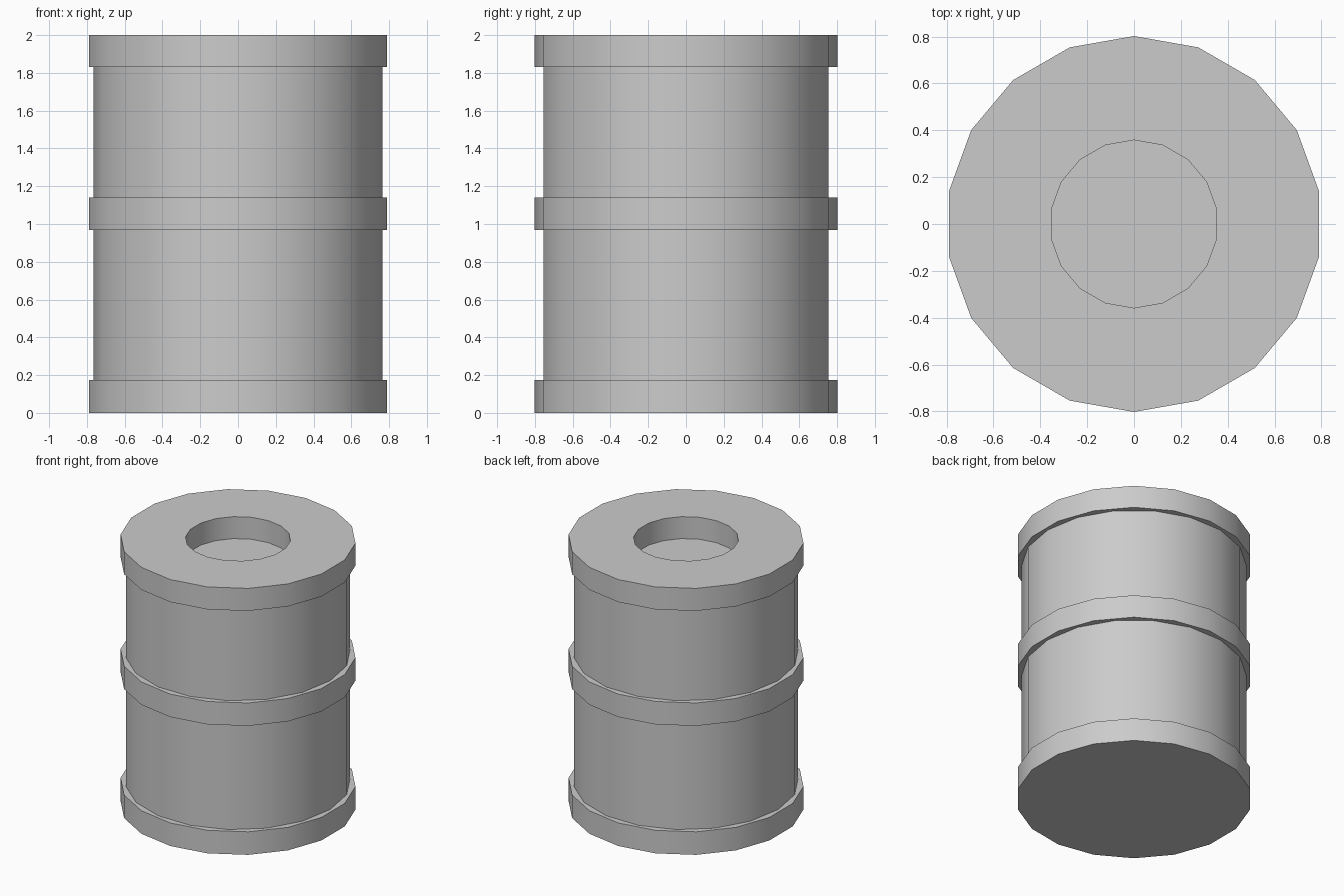
import bpy, bmesh
from math import sin, cos, pi, radians

if "Cube" in bpy.data.objects:
    bpy.data.objects.remove(bpy.data.objects["Cube"])

SIDES = 18


def lathe(name, profile, phase, closed=False):
    """Revolve (radius, z) points around z; open profiles get flat end caps."""
    bm = bmesh.new()
    loops = [[bm.verts.new((r * cos(phase + 2 * pi * i / SIDES),
                            r * sin(phase + 2 * pi * i / SIDES), z))
              for i in range(SIDES)] for r, z in profile]
    pairs = list(zip(loops, loops[1:]))
    if closed:
        pairs.append((loops[-1], loops[0]))
    else:
        bm.faces.new(loops[0])
        bm.faces.new(loops[-1])
    for a, b in pairs:
        for i in range(SIDES):
            j = (i + 1) % SIDES
            bm.faces.new((a[i], a[j], b[j], b[i]))
    bmesh.ops.recalc_face_normals(bm, faces=bm.faces)
    mesh = bpy.data.meshes.new(name)
    bm.to_mesh(mesh)
    bm.free()
    ob = bpy.data.objects.new(name, mesh)
    bpy.context.collection.objects.link(ob)
    bpy.ops.object.select_all(action='DESELECT')
    ob.select_set(True)
    bpy.context.view_layer.objects.active = ob
    bpy.ops.object.shade_smooth_by_angle(angle=radians(30))
    return ob


def ring(name, inner, outer, z0, z1):
    return lathe(name, [(inner, z0), (outer, z0), (outer, z1), (inner, z1)],
                 pi / 2, closed=True)


# Barrel wall, with its top forming the floor of the opening
lathe("barrel_body", [(0.766, 0.1), (0.766, 1.835)], 0)

# Solid base rim
lathe("base_rim", [(0.802, 0), (0.802, 0.173)], pi / 2)

# Middle hoop around the body
ring("middle_hoop", 0.74, 0.802, 0.968, 1.14)

# Thick lid with the round opening
ring("lid", 0.358, 0.802, 1.831, 2.0)
